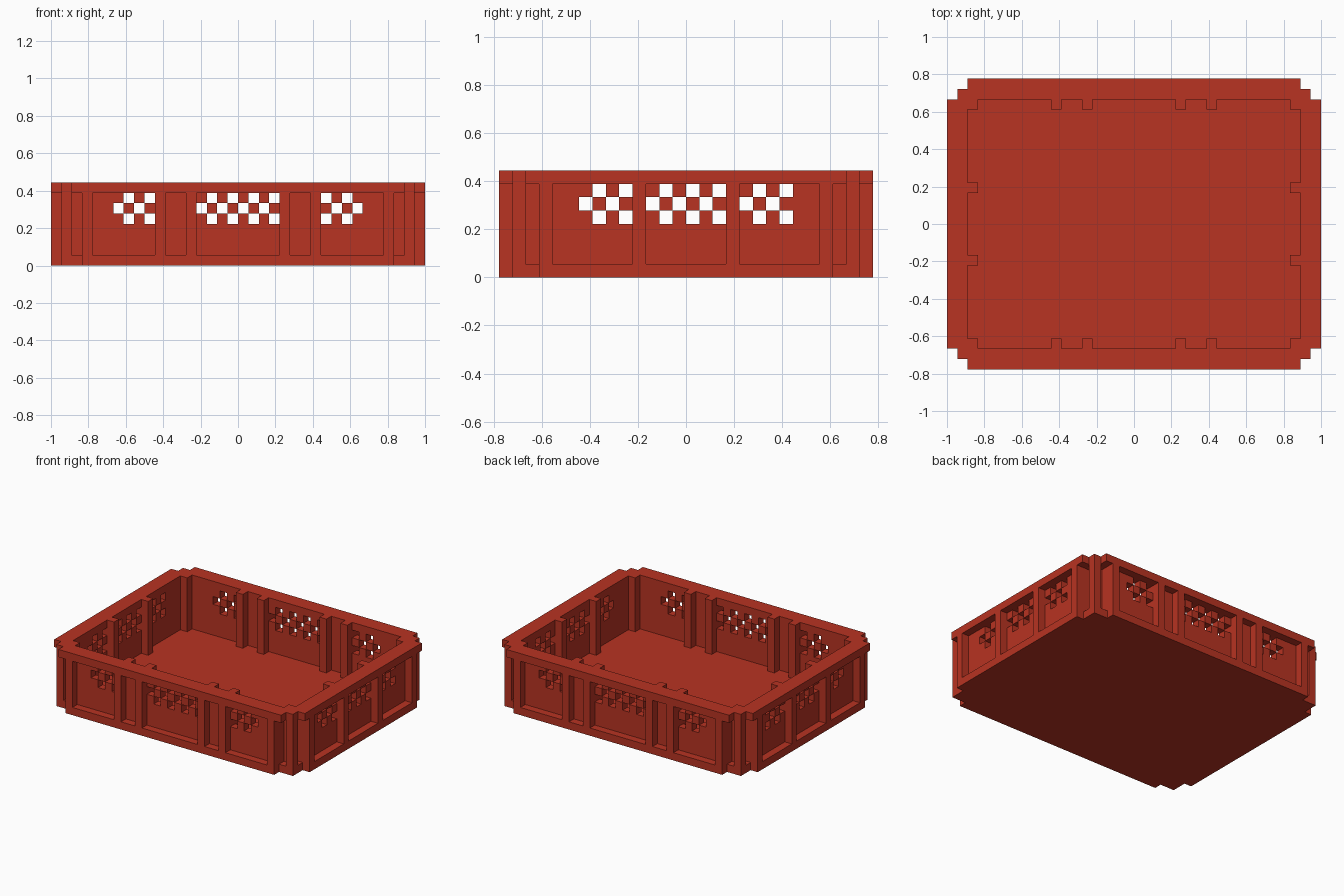
import bpy, bmesh

if "Cube" in bpy.data.objects:
    bpy.data.objects.remove(bpy.data.objects["Cube"])

U = 1 / 18  # block size; the crate is 36 x 28 x 8 blocks

red = bpy.data.materials.new("crate red")
red.diffuse_color = (0.48, 0.033, 0.016, 1)
red.use_nodes = True
red.node_tree.nodes["Principled BSDF"].inputs["Base Color"].default_value = red.diffuse_color


def box(x0, x1, y0, y1, z0, z1):
    return {(x, y, z) for x in range(x0, x1) for y in range(y0, y1) for z in range(z0, z1)}


def mirror(cells):
    out = set(cells)
    out |= {(-1 - x, y, z) for x, y, z in out}
    return out | {(x, -1 - y, z) for x, y, z in out}


def lattice(a, b, parity):
    # checker openings along a wall: (position, height)
    return {(p, z) for p in range(a, b) for z in (4, 5, 6) if (p % 2 == parity) == (z == 5)}


parts = {}

# floor slab with square corner blocks
parts["floor_slab"] = (box(-17, 17, -13, 13, 0, 1) | box(-15, 15, -14, 14, 0, 1)
                       | box(-18, 18, -11, 11, 0, 1))

# stepped rim, inner corners filled
outline = (box(-18, 18, -12, 12, 7, 8) | box(-17, 17, -13, 13, 7, 8)
           | box(-16, 16, -14, 14, 7, 8))
parts["rim"] = outline - box(-16, 16, -12, 12, 7, 8)

# pierced wall panels
long_holes = lattice(-12, -8, 0) | lattice(-4, 4, 0) | lattice(8, 12, 1)
short_holes = lattice(-8, -4, 0) | lattice(-3, 3, 1) | lattice(4, 8, 0)
parts["long_panels"] = {c for c in mirror(box(-15, 15, 12, 13, 1, 7))
                        if (c[0], c[2]) not in long_holes}
parts["short_panels"] = {c for c in mirror(box(16, 17, -11, 11, 1, 7))
                         if (c[1], c[2]) not in short_holes}

# outer posts framing the panels
posts = set()
for x in (4, 7, 14):
    posts |= box(x, x + 1, 13, 14, 1, 7)
for y in (3, 10):
    posts |= box(17, 18, y, y + 1, 1, 7)
parts["outer_posts"] = mirror(posts)

# ribs on the inside faces, and inner corner posts
ribs = box(4, 5, 11, 12, 1, 8) | box(7, 8, 11, 12, 1, 8) | box(15, 16, 3, 4, 1, 8)
parts["inner_ribs"] = mirror(ribs)
parts["inner_corner_posts"] = mirror(box(15, 16, 11, 12, 1, 8))

# free-standing outer corner columns
parts["corner_columns"] = mirror(box(16, 17, 12, 13, 1, 7))

solid = set().union(*parts.values())


def build(name, cells):
    # skin only the exposed sides of the blocks, then merge flat faces
    bm = bmesh.new()
    verts = {}

    def vert(p):
        if p not in verts:
            verts[p] = bm.verts.new([c * U for c in p])
        return verts[p]

    for cell in cells:
        for axis in range(3):
            for side in (0, 1):
                near = list(cell)
                near[axis] += 2 * side - 1
                if tuple(near) in solid:
                    continue
                loop = []
                for a, b in ((0, 0), (1, 0), (1, 1), (0, 1)):
                    p = list(cell)
                    p[axis] += side
                    p[(axis + 1) % 3] += a
                    p[(axis + 2) % 3] += b
                    loop.append(vert(tuple(p)))
                bm.faces.new(loop if side else loop[::-1])
    bmesh.ops.dissolve_limit(bm, angle_limit=0.01, verts=bm.verts[:], edges=bm.edges[:])
    bmesh.ops.triangulate(bm, faces=[f for f in bm.faces if len(f.verts) > 4])
    mesh = bpy.data.meshes.new(name)
    bm.to_mesh(mesh)
    bm.free()
    mesh.materials.append(red)
    bpy.context.collection.objects.link(bpy.data.objects.new(name, mesh))


for name, cells in parts.items():
    build(name, cells)
